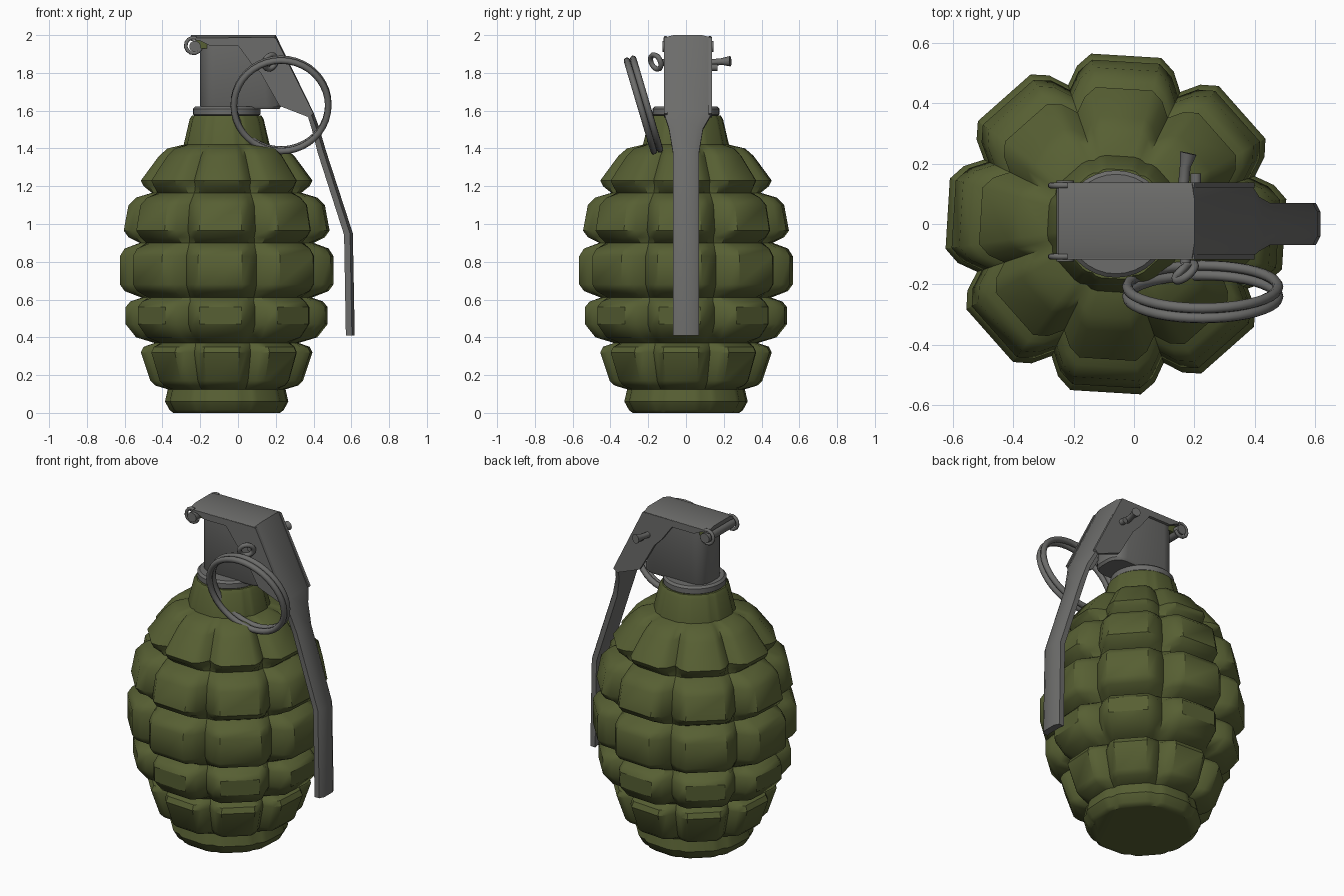
import bpy, bmesh, math
from mathutils import Vector, Matrix

if "Cube" in bpy.data.objects:
    bpy.data.objects.remove(bpy.data.objects["Cube"])

def material(name, rgb):
    m = bpy.data.materials.new(name)
    m.diffuse_color = (*rgb, 1)
    m.use_nodes = True
    m.node_tree.nodes["Principled BSDF"].inputs["Base Color"].default_value = m.diffuse_color
    return m

OLIVE = material("olive_paint", (0.095, 0.115, 0.033))
GREY = material("grey_metal", (0.15, 0.15, 0.145))
CX = -0.06  # axis of the round body

def finish(name, bm, mat, angle=35):
    bmesh.ops.recalc_face_normals(bm, faces=bm.faces[:])
    me = bpy.data.meshes.new(name)
    bm.to_mesh(me)
    bm.free()
    me.materials.append(mat)
    ob = bpy.data.objects.new(name, me)
    bpy.context.collection.objects.link(ob)
    bpy.ops.object.select_all(action='DESELECT')
    ob.select_set(True)
    bpy.context.view_layer.objects.active = ob
    bpy.ops.object.shade_smooth_by_angle(angle=math.radians(angle))
    return ob

def loft(name, rings, mat, angle=35, closed=False):
    """Skin a list of equal-length point rings."""
    bm = bmesh.new()
    vs = [[bm.verts.new(p) for p in ring] for ring in rings]
    n = len(vs[0])
    pairs = list(zip(vs, vs[1:])) + ([(vs[-1], vs[0])] if closed else [])
    for a, b in pairs:
        for i in range(n):
            j = (i + 1) % n
            bm.faces.new((a[i], a[j], b[j], b[i]))
    if not closed:
        bm.faces.new(vs[0])
        bm.faces.new(vs[-1])
    return finish(name, bm, mat, angle)

def lathe(name, profile, mat, n=32):
    return loft(name, [[(CX + r * math.cos(2 * math.pi * i / n), r * math.sin(2 * math.pi * i / n), z)
                        for i in range(n)] for r, z in profile], mat)

def wire(name, pts, radius, mat, closed=False, n=8):
    """Round wire along a path; radius is a number or one per point."""
    pts = [Vector(p) for p in pts]
    rings, m = [], len(pts)
    ref = None
    for i, p in enumerate(pts):
        a = pts[i - 1] if (i or closed) else p
        b = pts[(i + 1) % m] if (i < m - 1 or closed) else p
        t = (b - a).normalized()
        u = t.orthogonal().normalized() if ref is None else (ref - t * ref.dot(t)).normalized()
        ref = u
        v = t.cross(u)
        r = radius[i] if isinstance(radius, (list, tuple)) else radius
        rings.append([p + r * (u * math.cos(2 * math.pi * k / n) + v * math.sin(2 * math.pi * k / n))
                      for k in range(n)])
    return loft(name, rings, mat, 50, closed)

# Segmented body: 8 columns and 5 rows of raised blocks
def body_ring(z, r, block):
    pts = []
    for k in range(8):
        for deg, f in ((-22.5, 0.87), (-17.3, 0.965), (-11.8, 1.02), (11.8, 1.02), (17.3, 0.965)):
            a = math.radians(45 * k + deg - 3.5)
            rr = r * (f if block else (0.97 if deg == -22.5 else 1.0))
            pts.append((CX + rr * math.cos(a), rr * math.sin(a), z))
    return pts

sections = [(0.0, 0.285, 0), (0.015, 0.305, 0), (0.06, 0.33, 0), (0.125, 0.315, 0)]
rows = [  # outer face bottom, top, then groove above
    ((0.145, 0.375), (0.17, 0.40), (0.32, 0.45), (0.35, 0.435), (0.37, 0.385)),
    ((0.40, 0.475), (0.47, 0.53), (0.56, 0.53), (0.59, 0.505), (0.61, 0.455)),
    ((0.645, 0.535), (0.68, 0.56), (0.83, 0.56), (0.87, 0.535), (0.90, 0.465)),
    ((0.93, 0.515), (0.965, 0.54), (1.10, 0.515), (1.14, 0.475), (1.165, 0.40)),
    ((1.20, 0.435), (1.23, 0.45), (1.36, 0.355), (1.40, 0.31), (1.42, 0.23)),
]
for row in rows:
    sections += [(z, r, i < 4) for i, (z, r) in enumerate(row)]
sections += [(1.555, 0.198, 0), (1.575, 0.185, 0)]
loft("body", [body_ring(*s) for s in sections], OLIVE, 38)

# Collar between body and fuze
lathe("collar", [(0.165, 1.57), (0.178, 1.58), (0.178, 1.61), (0.165, 1.622)], GREY)

# Fuze housing: rounded box
def plan(x0, x1, hw, rad, z, y0=0.01):
    pts = []
    for cx, cy, start in ((x1, hw, 0), (x0, hw, 90), (x0, -hw, 180), (x1, -hw, 270)):
        sx, sy = (-1 if cx == x1 else 1), (-1 if cy > 0 else 1)
        for k in range(5):
            a = math.radians(start + 22.5 * k)
            pts.append((cx + sx * rad + rad * math.cos(a), y0 + cy + sy * rad + rad * math.sin(a), z))
    return pts

loft("fuze_housing", [plan(-0.19, 0.22, 0.1, 0.07, 1.61), plan(-0.20, 0.23, 0.11, 0.08, 1.625),
                      plan(-0.20, 0.20, 0.11, 0.08, 1.97)], GREY)

# Safety lever: plate swept along the side profile (x, z, half width, thickness, y)
stations = [(-0.25, 2.0, 0.125, 0.025, 0.01), (0.2, 2.0, 0.125, 0.025, 0.01),
            (0.40, 1.59, 0.125, 0.03, 0.01), (0.43, 1.51, 0.09, 0.035, 0.0),
            (0.465, 1.39, 0.07, 0.04, 0.0), (0.608, 0.95, 0.07, 0.042, 0.0),
            (0.618, 0.41, 0.07, 0.042, 0.0)]
rings = []
for i, (x, z, w, t, y) in enumerate(stations):
    a, b = stations[max(i - 1, 0)], stations[min(i + 1, len(stations) - 1)]
    d1 = Vector((x - a[0], z - a[1])).normalized() if i else Vector((0, 0))
    d2 = Vector((b[0] - x, b[1] - z)).normalized() if b[:2] != (x, z) else Vector((0, 0))
    d = (d1 + d2).normalized()
    nx, nz = -d.y, d.x
    section = [(-1, -0.015), (-0.6, 0), (0.6, 0), (1, -0.015),
               (1, -0.005 - t), (0.6, -t), (-0.6, -t), (-1, -0.005 - t)]
    rings.append([(x + nx * h, y + w * s, z + nz * h) for s, h in section])
loft("safety_lever", rings, GREY, 30)

# Folded side flanges of the lever
flange = [(-0.235, 1.985), (0.2, 1.985), (0.4, 1.585), (0.375, 1.565), (0.22, 1.625),
          (0.12, 1.80), (0.07, 1.85), (0.0, 1.945), (-0.15, 1.945), (-0.19, 1.965)]
for side, yc in (("front", -0.108), ("back", 0.128)):
    loft(side + "_flange", [[(x, yc + dy, z) for x, z in flange] for dy in (-0.009, 0.009)], GREY)
    # Hook curled around the hinge pin
    hook = [(-0.235 + 0.042 * math.cos(math.radians(a)), yc, 1.945 + 0.042 * math.sin(math.radians(a)))
            for a in range(70, 341, 30)]
    wire(side + "_hook", hook, 0.010, GREY)

# Hinge pin and its olive lug
wire("hinge_pin", [(-0.228, -0.125, 1.94), (-0.228, 0.145, 1.94)], 0.03, GREY, n=12)
loft("hinge_lug", [plan(-0.225, -0.14, 0.095, 0.01, 1.93), plan(-0.225, -0.14, 0.095, 0.01, 1.98)], OLIVE)

# Pull ring: two coils, leaning outwards at the bottom
tilt = Matrix.Rotation(math.radians(16.5), 3, 'X')
for k, off in enumerate((-0.017, 0.017)):
    pts = []
    for i in range(40):
        a = 2 * math.pi * i / 40
        p = Vector((0.25 * math.cos(a), off, 0.25 * math.sin(a)))
        pts.append(tilt @ p + Vector((0.228, -0.225, 1.63)))
    wire("pull_ring_coil_%d" % (k + 1), pts, 0.0175, GREY, True)

# Split pin: eyelet, shaft and spread ends
turn = Matrix.Rotation(math.radians(40), 3, 'Z') @ Matrix.Rotation(math.radians(20), 3, 'X')
eye = [turn @ Vector((0.04 * math.cos(a), 0, 0.04 * math.sin(a))) + Vector((0.17, -0.16, 1.858))
       for a in (2 * math.pi * i / 20 for i in range(20))]
wire("pin_eyelet", eye, 0.014, GREY, True)
wire("pin_shaft", [(0.17, -0.13, 1.855), (0.165, 0.14, 1.855), (0.17, 0.19, 1.86), (0.18, 0.235, 1.862)],
     [0.018, 0.018, 0.018, 0.028], GREY)
wire("pin_short_end", [(0.205, 0.10, 1.828), (0.205, 0.168, 1.828)], 0.018, GREY)
